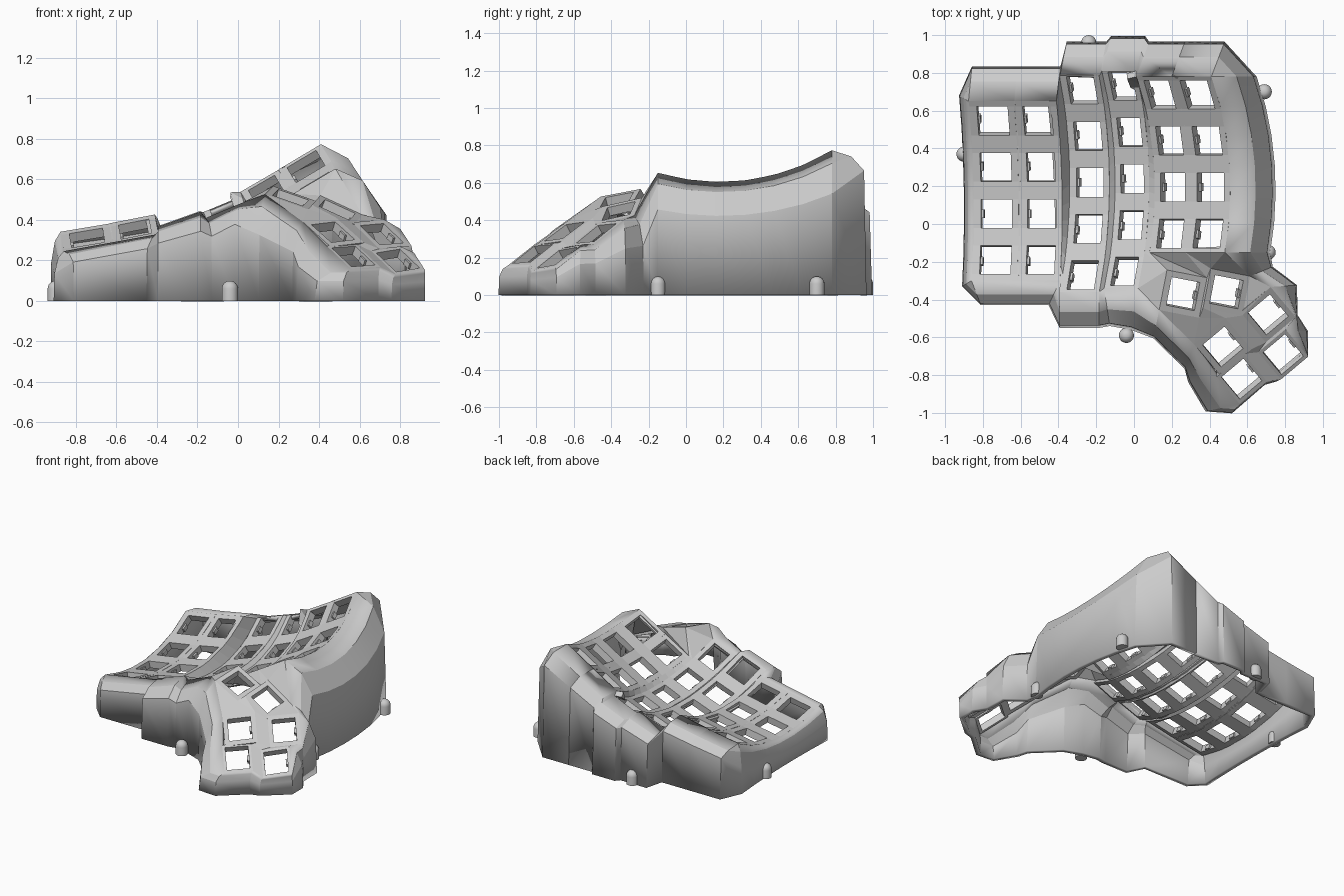
import bpy, bmesh, math
from mathutils import Vector

if "Cube" in bpy.data.objects:
    bpy.data.objects.remove(bpy.data.objects["Cube"])

grey = bpy.data.materials.new("plain grey")
grey.use_nodes = True
GREY = (0.6, 0.6, 0.6, 1)
grey.diffuse_color = GREY
grey.node_tree.nodes["Principled BSDF"].inputs["Base Color"].default_value = GREY


def make(name, polys, thick=0.0, face_up=False, smooth=0):
    """Weld polygons into one object, optionally thickened inwards."""
    bm = bmesh.new()
    for poly in polys:
        face = bm.faces.new([bm.verts.new(p) for p in poly])
        face.normal_update()
        if face_up and face.normal.z < 0:
            face.normal_flip()
    bmesh.ops.remove_doubles(bm, verts=bm.verts, dist=0.0005)
    mesh = bpy.data.meshes.new(name)
    bm.to_mesh(mesh)
    bm.free()
    mesh.materials.append(grey)
    ob = bpy.data.objects.new(name, mesh)
    bpy.context.collection.objects.link(ob)
    if thick:
        mod = ob.modifiers.new("thickness", 'SOLIDIFY')
        mod.thickness, mod.offset = thick, -1
    if smooth:
        bpy.ops.object.select_all(action='DESELECT')
        ob.select_set(True)
        bpy.context.view_layer.objects.active = ob
        bpy.ops.object.shade_smooth_by_angle(angle=math.radians(smooth))


def strip(lower, upper):
    """Quads between two open rows of points."""
    return [[lower[i], lower[i + 1], upper[i + 1], upper[i]] for i in range(len(lower) - 1)]


def clip(centre, across, along):
    """Small block on the side of a key hole, just under its rim."""
    u, v = across.normalized(), along.normalized()
    n = u.cross(v)
    centre = centre - n * .03
    ring = [u * .012 + v * .022, v * .022 - u * .012]
    ring += [-p for p in ring]
    top = [centre + p + n * .015 for p in ring]
    low = [centre + p - n * .015 for p in ring]
    return [top, low[::-1]] + strip(low + low[:1], top + top[:1])


# Finger columns: x left/right, z left/right, curve centre, y front/back, first hole, holes
PITCH = .245
BEND = 1.15
COLS = [
    (-.85, -.61, .185, .225, .07, -.30, .65, -.19, 4),
    (-.60, -.38, .227, .27, .07, -.30, .65, -.19, 4),
    (-.34, -.13, .215, .29, .21, -.36, .78, -.27, 5),
    (-.10, .08, .27, .345, .21, -.34, .81, -.25, 5),
    (.11, .30, .37, .48, .18, -.15, .78, -.05, 4),
    (.30, .51, .48, .605, .18, -.15, .78, -.05, 4),
]


def surf(i, t, y):
    """Point on column i, t across from left to right, at depth y."""
    xl, xr, zl, zr, c = COLS[i][:5]
    rise = BEND - math.sqrt(BEND ** 2 - (y - c) ** 2)
    return Vector((xl + (xr - xl) * t - rise * (zr - zl) / (xr - xl), y,
                   zl + (zr - zl) * t + rise))


def front(i, t):
    return surf(i, t, COLS[i][5])


def back(i, t):
    return surf(i, t, COLS[i][6])


HALF = .076
ACROSS = (0, .17, .85, 1)
clips = []
for i, (*_, y0, y1, first, count) in enumerate(COLS):
    holes = [first + PITCH * k for k in range(count)]
    cuts = [y0] + [h + s for h in holes for s in (-HALF, HALF)] + [y1]
    rows = [[surf(i, t, y) for t in ACROSS] for y in cuts]
    polys = []
    for j in range(len(rows) - 1):
        quads = strip(rows[j], rows[j + 1])
        if j % 2:
            del quads[1]
        polys += quads
    make(f"finger_column_{i + 1}", polys, .05, True)
    for y in holes:
        clips += clip(surf(i, ACROSS[1], y), surf(i, 1, y) - surf(i, 0, y),
                      surf(i, 0, y + HALF) - surf(i, 0, y - HALF))

# Stepped webs between neighbouring columns
STEPS = 12
for i in range(5):
    a, b = COLS[i], COLS[i + 1]
    start = b[5] if i == 3 else a[5]
    parts = [s / STEPS for s in range(STEPS + 1)]
    make(f"column_web_{i + 1}",
         strip([surf(i, 1, start + (a[6] - start) * s) for s in parts],
               [surf(i + 1, 0, b[5] + (b[6] - b[5]) * s) for s in parts]), .05, True)

# Thumb keys: centre x, y, z, turn in degrees, slope in x and y, half size
THUMB = {
    "A": (.26, -.37, .51, -11, -.3, .25, .108),
    "B": (.49, -.36, .45, -11, -.4, .3, .106),
    "C": (.71, -.48, .33, 40, -.35, .52, .104),
    "D": (.47, -.65, .34, 40, -.3, .5, .108),
    "E": (.79, -.69, .2, 40, -.3, .55, .094),
    "F": (.57, -.82, .22, 40, -.35, .5, .094),
}


def thumb(k, a, b):
    """Point on thumb key k; a and b are -1..1 across the plate."""
    x, y, z, turn, gx, gy, h = THUMB[k]
    r = math.radians(turn)
    dx = h * (a * math.cos(r) - b * math.sin(r))
    dy = h * (a * math.sin(r) + b * math.cos(r))
    return Vector((x + dx, y + dy, z + gx * dx + gy * dy))


def corner(name):
    """Corner such as Atl: key A, top left."""
    return thumb(name[0], 1 if "r" in name else -1, 1 if "t" in name else -1)


for k in THUMB:
    w = HALF / THUMB[k][-1]
    outer = [corner(k + c) for c in ("bl", "br", "tr", "tl", "bl")]
    inner = [thumb(k, 0, 0).lerp(p, w) for p in outer]
    make(f"thumb_key_{k.lower()}", strip(outer, inner), .05, True)
    clips += clip(thumb(k, w, 0), outer[1] - outer[0], outer[3] - outer[0])
make("switch_clips", clips)

# Webs joining the thumb keys to each other and to the columns
WEBS = """Atr Btl Bbl Abr, Abl Abr Dtl, Abr Dtr Dtl, Abr Bbl Dtr, Bbl Bbr Dtr, Bbr Ctl Dtr,
Btr Ctr Bbr, Ctr Ctl Bbr, Dtr Ctl Cbl Dbr, Dbl Dbr Ftr Ftl, Cbl Cbr Etr Etl, Ftr Etl Ebl Fbr,
Dbr Cbl Etl Ftr"""
webs = [[corner(n) for n in web.split()] for web in WEBS.split(",")]
ring_front, ring_side = front(3, 1), surf(3, 1, COLS[4][5])
middle_left, middle_right, edge = front(4, 0), front(4, 1), front(5, 1)
webs += [[ring_front, corner("Abl"), corner("Atl")], [ring_front, corner("Atl"), ring_side],
         [ring_side, corner("Atl"), middle_left], [middle_left, corner("Atl"), corner("Atr")],
         [middle_left, corner("Atr"), middle_right], [middle_right, corner("Atr"), corner("Btl")],
         [middle_right, corner("Btl"), edge], [edge, corner("Btl"), corner("Btr")]]
make("thumb_webs", webs, .04, True)

# Outer wall: each station steps from a rim point to a shoulder and down to the ground
stations = []


def station(rim, dx, dy, shoulder):
    """Foot lies dx, dy outside the rim; shoulder is a share of the rim height."""
    foot = Vector((rim.x + dx, rim.y + dy, 0))
    lip = foot.lerp(rim, .07)
    lip.z = rim.z * shoulder
    mid = rim.lerp(lip, .6)
    mid.z += .3 * (rim.z - lip.z)
    stations.append((rim, mid, lip, foot))


for s in range(7):
    station(surf(0, 0, -.3 + s * .95 / 6), -.05, .01 * (s - 3), .55)
for i in range(6):
    for t in (0, 1):
        rim = back(i, t)
        station(rim, .7 * (surf(i, t, COLS[i][4]).x - rim.x), .185, .86)
for s in range(7):
    station(surf(5, 1, .78 - s * .93 / 6), .24, 0, .7)
THUMB_FEET = [("Btr", .12, .05), ("Ctr", .14, .01), ("Cbr", .01, .01), ("Etr", .12, -.01),
              ("Ebr", 0, .01), ("Ebl", -.02, -.01), ("Fbr", -.01, -.02), ("Fbl", -.04, -.05),
              ("Fbl", -.18, -.04), ("Ftl", -.15, -.03), ("Dtl", -.05, -.13), ("Abl", -.03, -.15)]
for name, dx, dy in THUMB_FEET:
    station(corner(name), dx, dy, .62)
FRONT_FEET = [(3, 1, -.04, -.22), (3, 0, .03, -.2), (2, 1, 0, -.19), (2, 0, 0, -.19),
              (1, 1, -.06, -.13), (0, 0, .05, -.13)]
for i, t, dx, dy in FRONT_FEET:
    station(front(i, t), dx, dy, .78)

wall = []
for a, b in zip(stations, stations[1:] + stations[:1]):
    for quad in strip(a, b):
        poly = [p for j, p in enumerate(quad) if (p - quad[j - 1]).length > .001]
        if len(poly) > 2:
            wall.append(poly[::-1])
make("outer_wall", wall, .035, smooth=15)

# Domed screw posts around the foot
POSTS = [(-.04, -.59), (.69, .7), (.71, -.15), (-.24, .96), (-.9, .37)]
RADIUS, SEGMENTS = .04, 20
tilts = [math.radians(a) for a in range(0, 90, 15)]
levels = [(RADIUS, 0)] + [(RADIUS * math.cos(a), .06 + RADIUS * math.sin(a)) for a in tilts]
turns = [math.tau * s / SEGMENTS for s in range(SEGMENTS)]
for i, (x, y) in enumerate(POSTS):
    loops = [[Vector((x + r * math.cos(a), y + r * math.sin(a), z)) for a in turns]
             for r, z in levels]
    faces = [loops[-1], loops[0][::-1]]
    for low, high in zip(loops, loops[1:]):
        faces += strip(low + low[:1], high + high[:1])
    make(f"screw_post_{i + 1}", faces, smooth=40)
